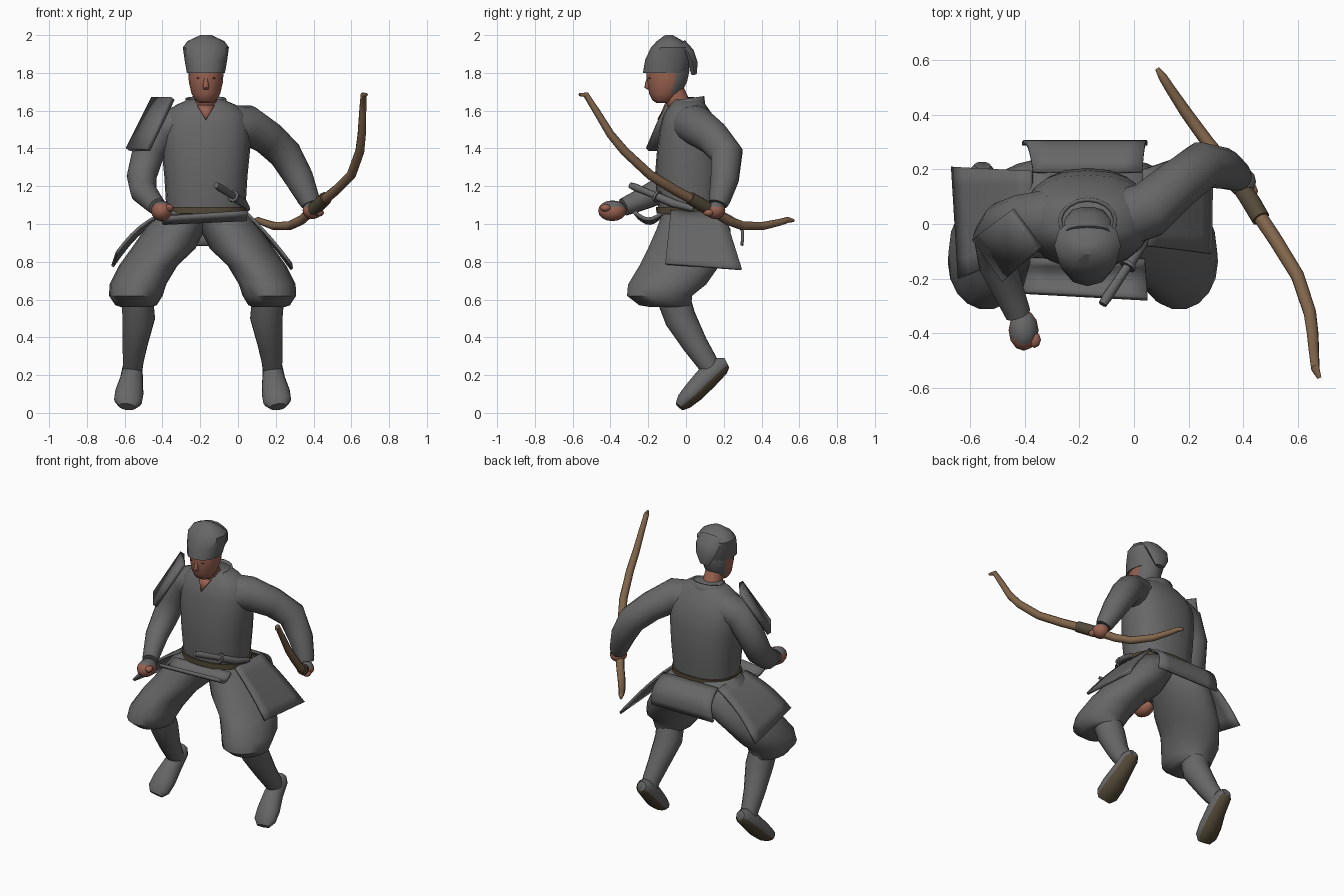
import bpy, bmesh, math
from mathutils import Vector as V


def material(name, rgb):
    m = bpy.data.materials.new(name)
    m.diffuse_color = (*rgb, 1)
    return m


CLOTH = material("grey cloth", (0.135, 0.135, 0.135))
SKIN = material("skin", (0.32, 0.122, 0.082))
WOOD = material("bow wood", (0.22, 0.13, 0.07))
DARK = material("dark leather", (0.085, 0.066, 0.038))


def finish(name, bm, mats, rule=None, angle=50):
    bmesh.ops.recalc_face_normals(bm, faces=bm.faces)
    if rule:
        bm.normal_update()
        for f in bm.faces:
            f.material_index = rule(f)
    me = bpy.data.meshes.new(name)
    bm.to_mesh(me)
    bm.free()
    for m in mats:
        me.materials.append(m)
    me.shade_smooth()
    me.set_sharp_from_angle(angle=math.radians(angle))
    ob = bpy.data.objects.new(name, me)
    bpy.context.collection.objects.link(ob)
    return ob


def loft(name, rows, mats, n=14, flat=False, power=1.0, rule=None, ref=(0, 1, 0), angle=50):
    """Skin elliptical rings (x, y, z, rx, ry); flat = horizontal rings, else square to the path."""
    bm = bmesh.new()
    P = [V(r[:3]) for r in rows]
    rings, s = [], None
    for i, r in enumerate(rows):
        if flat:
            s, u = V((1, 0, 0)), V((0, 1, 0))
        else:
            t = (P[min(i + 1, len(P) - 1)] - P[max(i - 1, 0)]).normalized()
            s = t.cross(V(ref)) if s is None else s - t * s.dot(t)
            s.normalize()
            u = t.cross(s)
        ring = []
        for k in range(n):
            a = 2 * math.pi * k / n
            c, d = math.cos(a), math.sin(a)
            c = math.copysign(abs(c) ** power, c)
            d = math.copysign(abs(d) ** power, d)
            ring.append(bm.verts.new(P[i] + s * c * r[3] + u * d * r[4]))
        rings.append(ring)
    for A, B in zip(rings, rings[1:]):
        for k in range(n):
            bm.faces.new((A[k], A[(k + 1) % n], B[(k + 1) % n], B[k]))
    bm.faces.new(rings[0])
    bm.faces.new(rings[-1])
    return finish(name, bm, mats, rule, angle)


def panel(name, corners, mat, bulge=(0, 0, 0), thick=0.016, n=6):
    """Curved plate: corners are top a, top b, bottom b, bottom a."""
    a, b, c, d = map(V, corners)
    bm = bmesh.new()
    g = []
    for j in range(n + 1):
        v = j / n
        g.append([bm.verts.new(a.lerp(b, i / n).lerp(d.lerp(c, i / n), v)
                  + V(bulge) * math.sin(math.pi * v)) for i in range(n + 1)])
    for j in range(n):
        for i in range(n):
            bm.faces.new((g[j][i], g[j][i + 1], g[j + 1][i + 1], g[j + 1][i]))
    ob = finish(name, bm, [mat])
    sol = ob.modifiers.new("thickness", 'SOLIDIFY')
    sol.thickness, sol.offset = thick, 0
    return ob


def blob(name, c, r, mats, seg=12, rule=None):
    bm = bmesh.new()
    bmesh.ops.create_uvsphere(bm, u_segments=seg, v_segments=8, radius=1)
    for v in bm.verts:
        v.co = V((c[0] + v.co.x * r[0], c[1] + v.co.y * r[1], c[2] + v.co.z * r[2]))
    return finish(name, bm, mats, rule)


CX = -0.17

# Jacket body
loft("jacket", [(CX, .02, 1.04, .205, .165), (CX, .02, 1.12, .212, .17), (CX, .02, 1.25, .22, .185),
                (CX, .022, 1.4, .235, .175), (CX, .02, 1.5, .235, .16), (CX, .01, 1.58, .215, .13),
                (CX, .01, 1.63, .16, .095), (CX, .01, 1.66, .09, .075)], [CLOTH], 20, True, 0.85)
loft("belt", [(CX, .02, 1.055, .218, .177), (CX, .02, 1.09, .218, .178)], [DARK], 20, True, 0.85)

# Legs, shoes: made on one side and mirrored
pants = [(-.12, .03, 1.08, .15, .15), (-.04, .04, .97, .16, .20), (.02, .01, .87, .17, .215),
         (.10, -.035, .78, .155, .215), (.155, -.10, .68, .15, .21), (.166, -.14, .62, .142, .175),
         (.165, -.11, .57, .11, .14), (.165, -.09, .56, .08, .10)]
shin = [(.16, -.07, .62, .085, .09), (.15, -.03, .5, .086, .085), (.17, .05, .36, .066, .068),
        (.18, .11, .27, .055, .058), (.182, .14, .22, .05, .05)]
foot = [(.18, .215, .265, .03, .03), (.182, .185, .25, .052, .052), (.188, .11, .185, .06, .062),
        (.20, .04, .11, .075, .056), (.208, -.01, .06, .074, .045), (.212, -.035, .032, .045, .026)]


def sole_rule(f):
    return 1 if f.normal.dot(V((0, .67, -.74))) > .45 or f.normal.z < -.75 else 0


for side, flip in (("left", False), ("right", True)):
    def m(rows):
        return [(-.375 - r[0], *r[1:]) if flip else r for r in rows]
    loft(side + "_trouser", m(pants), [CLOTH], 18, True)
    loft(side + "_shin", m(shin), [CLOTH], 14)
    loft(side + "_shoe", m(foot), [CLOTH, DARK], 14, rule=sole_rule)

# Sleeves and hands, with cloth over the backs of the hands
loft("left_sleeve", [(-.05, .02, 1.52, .11, .11), (.05, .05, 1.525, .105, .105), (.16, .145, 1.455, .092, .092),
                     (.25, .215, 1.37, .088, .088), (.325, .205, 1.24, .076, .076),
                     (.375, .178, 1.13, .058, .058), (.385, .17, 1.105, .05, .05)], [CLOTH])
loft("right_sleeve", [(-.30, .02, 1.52, .11, .11), (-.41, .01, 1.50, .10, .10), (-.475, -.005, 1.38, .088, .088),
                      (-.51, -.05, 1.25, .08, .08), (-.50, -.15, 1.17, .07, .07),
                      (-.45, -.27, 1.115, .055, .055), (-.425, -.33, 1.09, .048, .048)], [CLOTH])


def hand_rule(f):
    return 1 if f.normal.z > .45 and f.calc_center_median().y > -.43 else 0


blob("left_hand", (.395, .155, 1.073), (.053, .053, .047), [SKIN, CLOTH], 12, hand_rule)
blob("left_thumb", (.43, .12, 1.06), (.025, .028, .02), [SKIN], 8)
blob("right_hand", (-.405, -.39, 1.07), (.055, .075, .055), [SKIN, CLOTH], 12, hand_rule)
blob("right_thumb", (-.365, -.425, 1.085), (.024, .03, .02), [SKIN], 8)

# Shoulder guard
panel("shoulder_guard", [(-.45, .05, 1.665), (-.345, -.09, 1.665), (-.475, -.205, 1.395), (-.585, -.05, 1.395)],
      CLOTH, (0, 0, 0), .028, 2)

# Skirt plates
panel("left_skirt", [(.035, -.08, 1.07), (.035, .2, 1.06), (.285, .295, .76), (.28, -.11, .79)], CLOTH, (.01, 0, 0))
panel("right_skirt", [(-.375, -.1, 1.07), (-.375, .195, 1.06), (-.665, .21, .775), (-.64, -.2, .85)],
      CLOTH, (-.015, 0, .02))
panel("back_skirt", [(-.37, .19, 1.06), (.03, .19, 1.06), (.05, .295, .885), (-.41, .295, .885)],
      CLOTH, (0, .045, .02))
panel("front_skirt", [(-.38, -.13, 1.045), (.04, -.13, 1.055), (.05, -.275, 1.065), (-.41, -.25, 1.035)],
      CLOTH, (0, 0, -.035), .02)

# Neck, neckline and collar
loft("neck", [(CX, .0, 1.56, .075, .07), (CX, -.04, 1.64, .06, .06), (CX, -.08, 1.73, .058, .06)], [SKIN], 12)
bm = bmesh.new()
bm.faces.new([bm.verts.new(p) for p in ((-.215, -.105, 1.625), (-.125, -.105, 1.625), (CX, -.145, 1.55))])
ob = finish("neckline", bm, [SKIN])
ob.modifiers.new("thickness", 'SOLIDIFY').thickness = .008
bm = bmesh.new()
strip = []
for k in range(13):
    a = math.radians(-35 + 250 * k / 12)
    c, s = math.cos(a), math.sin(a)
    strip.append([bm.verts.new((CX + c * r, .01 + s * r * .8, z + .012 * s))
                  for r, z in ((.12, 1.585), (.108, 1.665))])
for A, B in zip(strip, strip[1:]):
    bm.faces.new((A[0], B[0], B[1], A[1]))
ob = finish("collar", bm, [CLOTH])
ob.modifiers.new("thickness", 'SOLIDIFY').thickness = .014

# Head: skin in front, cloth hood behind
loft("head", [(CX, -.125, 1.64, .035, .03), (CX, -.12, 1.655, .055, .058), (CX, -.11, 1.69, .076, .085),
              (CX, -.10, 1.75, .09, .105), (CX, -.097, 1.81, .094, .115), (CX, -.09, 1.88, .085, .10)],
     [SKIN, CLOTH], 16, True,
     rule=lambda f: 1 if f.calc_center_median().y > -.07 and f.calc_center_median().z > 1.7 else 0)
loft("nose", [(CX, -.198, 1.785, .008, .006), (CX, -.203, 1.745, .013, .014), (CX, -.203, 1.722, .016, .017),
              (CX, -.195, 1.712, .012, .01)], [SKIN], 8, True)
for sx in (-1, 1):
    blob("eye", (CX + sx * .036, -.192, 1.772), (.014, .008, .004), [DARK], 8)

# Cap with folded tip at the back
loft("cap", [(CX, -.11, 1.80, .101, .118), (CX, -.093, 1.87, .113, .123), (CX, -.08, 1.935, .122, .105),
             (CX, -.085, 1.968, .098, .07), (CX, -.09, 2.0, .03, .02)], [CLOTH], 12, True, .92, angle=35)
loft("cap_flap", [(CX, -.03, 1.95, .085, .035), (CX, .015, 1.905, .085, .032), (CX, .037, 1.85, .07, .027),
                  (CX, .043, 1.79, .035, .014)], [CLOTH], 10, angle=35)

# Bow with wrapped grip
bow = [(.68, -.565, 1.685, .008, .008), (.665, -.53, 1.685, .016, .016), (.66, -.47, 1.59, .019, .019),
       (.655, -.40, 1.475, .022, .022), (.645, -.325, 1.385, .024, .024), (.60, -.19, 1.26, .025, .025),
       (.52, -.06, 1.18, .026, .026), (.44, .06, 1.115, .027, .027), (.385, .15, 1.065, .026, .026),
       (.335, .22, 1.02, .025, .025), (.27, .30, .99, .024, .024), (.19, .41, .99, .022, .022),
       (.13, .50, 1.01, .018, .018), (.105, .54, 1.022, .016, .016), (.085, .57, 1.018, .008, .008)]
loft("bow", bow, [WOOD], 10)
loft("bow_grip", [(.465, .02, 1.138, .035, .035), (.43, .08, 1.103, .036, .036), (.39, .14, 1.07, .034, .034)],
     [DARK], 10)

# Knife tucked in the belt
loft("knife_handle", [(-.115, -.295, 1.205, .016, .016), (-.10, -.27, 1.195, .02, .02),
                      (-.02, -.15, 1.145, .017, .017)], [CLOTH], 8)
loft("knife_guard", [(-.025, -.158, 1.148, .032, .032), (-.018, -.147, 1.143, .032, .032)], [CLOTH], 8)
loft("knife_sheath", [(-.02, -.15, 1.145, .022, .022), (.03, -.07, 1.11, .022, .022),
                      (.05, .04, 1.08, .015, .015)], [CLOTH], 8)
